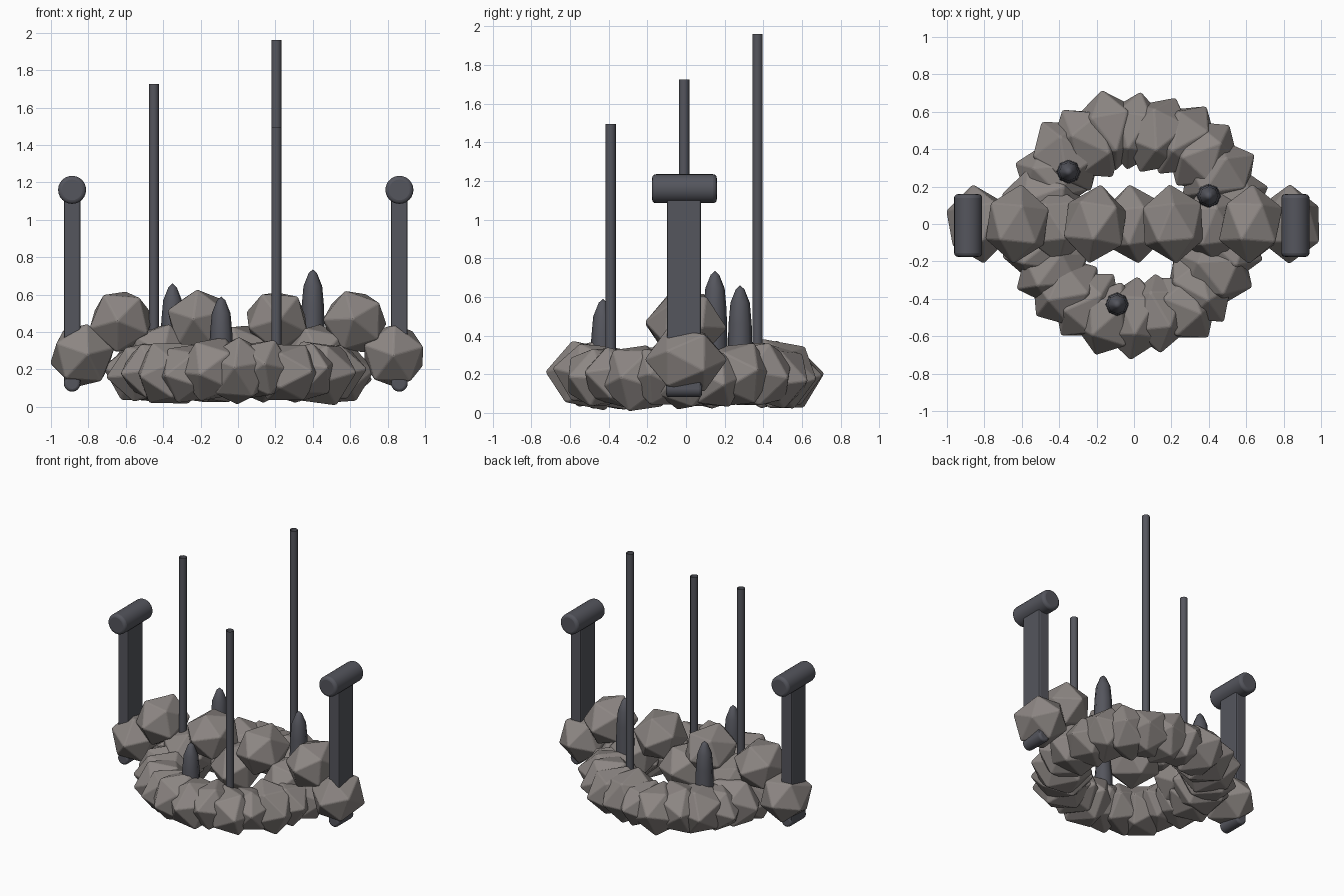
import bpy, math, random
from mathutils import Matrix

if "Cube" in bpy.data.objects:
    bpy.data.objects.remove(bpy.data.objects["Cube"])

random.seed(4)


def material(name, color):
    m = bpy.data.materials.new(name)
    m.diffuse_color = color
    m.use_nodes = True
    m.node_tree.nodes["Principled BSDF"].inputs["Base Color"].default_value = m.diffuse_color
    return m


STONE = material("stone_grey", (0.265, 0.24, 0.228, 1))
METAL = material("dark_metal", (0.09, 0.092, 0.11, 1))


def finish(name, mat, bevel=0.0, segments=2):
    ob = bpy.context.object
    ob.name = name
    ob.data.materials.append(mat)
    if bevel:
        b = ob.modifiers.new("bevel", 'BEVEL')
        b.width = bevel
        b.segments = segments
        b.limit_method = 'ANGLE'
    return ob


def rock(name, loc, r, length, pole_angle, tilt=0.0):
    # icosahedron with one vertex pointing sideways along pole_angle
    bpy.ops.mesh.primitive_ico_sphere_add(subdivisions=1, radius=1, location=loc)
    ob = finish(name, STONE, 0.007)
    ob.data.transform(Matrix.Rotation(pole_angle, 4, 'Z')
                      @ Matrix.Rotation(tilt, 4, 'Y')
                      @ Matrix.Rotation(math.pi / 2, 4, 'Y')
                      @ Matrix.Diagonal((r, r, length, 1))
                      @ Matrix.Rotation(random.uniform(0, 1.25), 4, 'Z'))


def rod_along_y(name, loc, r, length, bevel):
    bpy.ops.mesh.primitive_cylinder_add(vertices=24, radius=r, depth=length,
                                        location=loc, rotation=(math.pi / 2, 0, 0))
    finish(name, METAL, bevel, 3)
    bpy.ops.object.shade_smooth_by_angle(angle=math.radians(35))


# ring of stones, longest along the radius
N = 24
for i in range(N):
    a = math.pi / 2 + i * 2 * math.pi / N
    d = 0.51 + random.uniform(-0.02, 0.015)
    r = 0.18 + random.uniform(-0.015, 0.015)
    z = 0.188 + random.uniform(-0.012, 0.015)
    rock("ring_stone", (d * math.cos(a), d * math.sin(a), z), r,
         random.uniform(0.21, 0.23), a + random.uniform(-0.2, 0.2), random.uniform(-0.15, 0.15))

# row of stones across the ring, alternately low and high
for i in range(9):
    high = i % 2
    rock("cross_stone", (-0.832 + i * 0.208, 0, 0.455 if high else 0.275),
         0.185, 0.215, math.pi / 2 + random.uniform(-0.15, 0.15), random.uniform(-0.1, 0.1))

# end posts with rollers at top and bottom
for x in (-0.887, 0.863):
    bpy.ops.mesh.primitive_cube_add(size=1, location=(x, -0.01, 0.62))
    bpy.context.object.scale = (0.088, 0.175, 1.0)
    bpy.ops.object.transform_apply(location=False, rotation=False, scale=True)
    finish("end_post", METAL, 0.01)
    rod_along_y("top_roller", (x, -0.008, 1.16), 0.075, 0.335, 0.02)
    rod_along_y("bottom_roller", (x, -0.01, 0.125), 0.044, 0.185, 0.015)

# tall open rods
for x, y, top in ((0.205, -0.39, 1.495), (-0.45, -0.01, 1.725), (0.205, 0.37, 1.96)):
    bottom = 0.18
    bpy.ops.mesh.primitive_cylinder_add(vertices=12, radius=0.027, depth=top - bottom,
                                        end_fill_type='NOTHING',
                                        location=(x, y, (top + bottom) / 2))
    finish("tall_rod", METAL)
    bpy.ops.object.shade_smooth_by_angle(angle=math.radians(35))

# short pointed spikes
for x, y, top in ((-0.35, 0.28, 0.66), (0.40, 0.15, 0.735), (-0.09, -0.43, 0.59)):
    n = 8
    prof = [(0.068, 0.2), (0.06, top - 0.2), (0.05, top - 0.09), (0.022, top - 0.02)]
    verts = [(x + r * math.cos(k * 2 * math.pi / n), y + r * math.sin(k * 2 * math.pi / n), z)
             for r, z in prof for k in range(n)]
    faces = [(j * n + k, j * n + (k + 1) % n, (j + 1) * n + (k + 1) % n, (j + 1) * n + k)
             for j in range(len(prof) - 1) for k in range(n)]
    tip = len(verts)
    verts.append((x, y, top))
    last = (len(prof) - 1) * n
    faces += [(last + k, last + (k + 1) % n, tip) for k in range(n)]
    faces.append(tuple(reversed(range(n))))
    me = bpy.data.meshes.new("spike")
    me.from_pydata(verts, [], faces)
    ob = bpy.data.objects.new("spike", me)
    bpy.context.collection.objects.link(ob)
    me.materials.append(METAL)
    bpy.ops.object.select_all(action='DESELECT')
    ob.select_set(True)
    bpy.context.view_layer.objects.active = ob
    bpy.ops.object.shade_smooth_by_angle(angle=math.radians(50))
